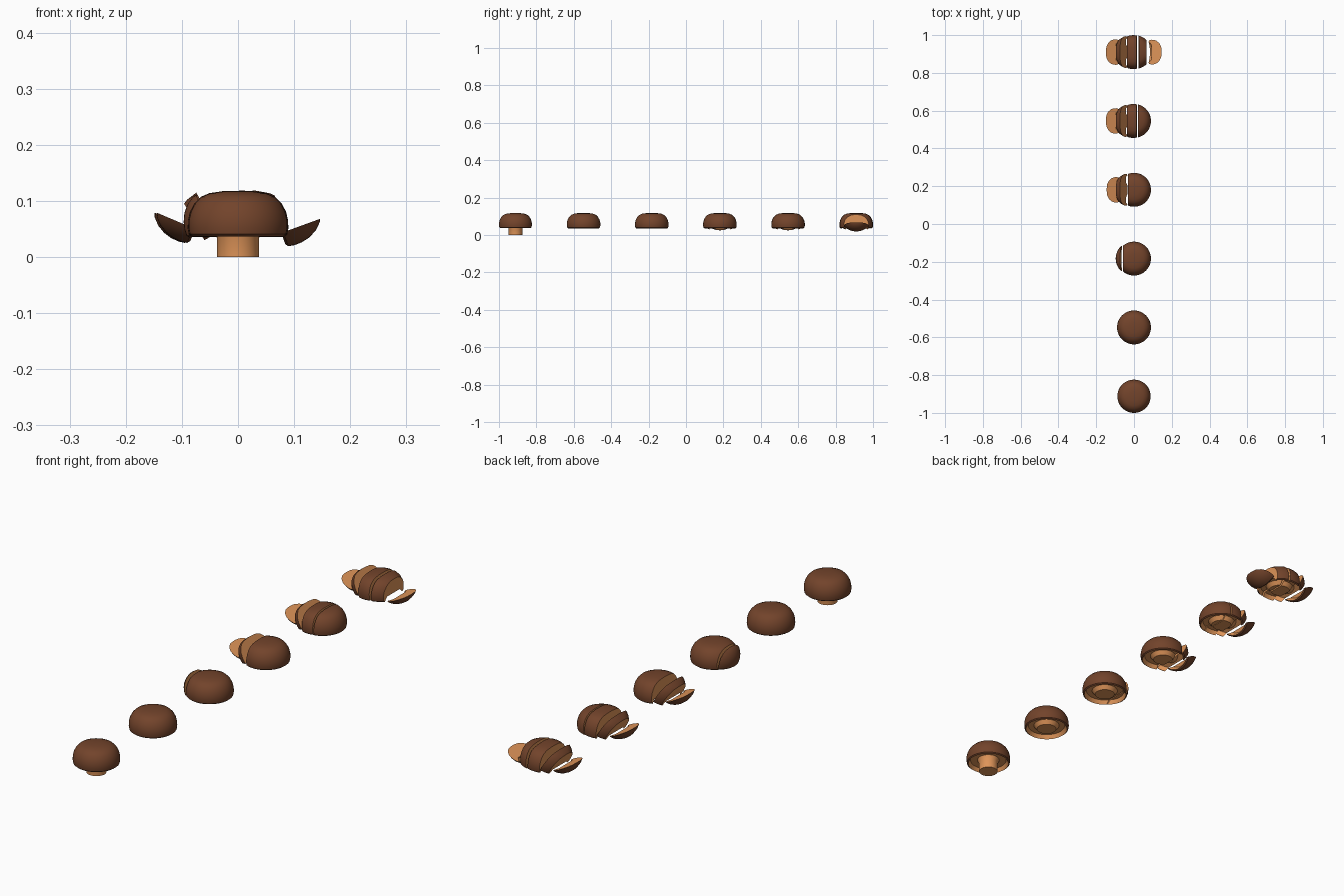
import bpy, bmesh, math
from mathutils import Vector, Matrix

if "Cube" in bpy.data.objects:
    bpy.data.objects.remove(bpy.data.objects["Cube"])

def material(name, rgb):
    m = bpy.data.materials.new(name)
    m.diffuse_color = (*rgb, 1)
    m.use_nodes = True
    m.node_tree.nodes["Principled BSDF"].inputs["Base Color"].default_value = m.diffuse_color
    return m

skin = material("skin", (0.17, 0.057, 0.024))
flesh = material("flesh", (0.74, 0.30, 0.10))

BASE = 0.037
DOME = [(0.081, 0.037), (0.086, 0.041), (0.088, 0.052), (0.0875, 0.066), (0.084, 0.081),
        (0.076, 0.096), (0.065, 0.107), (0.050, 0.1135), (0.026, 0.117), (0, 0.1175)]
STUB = [(0, 0.037), (0.038, 0.037), (0.050, 0.053), (0.072, 0.053)]
STEM = [(0, 0), (0.037, 0), (0.038, 0.040), (0.044, 0.053), (0.072, 0.053)]

def lathe(profile):
    bm = bmesh.new()
    vs = [bm.verts.new((r, 0, z)) for r, z in profile]
    es = [bm.edges.new(p) for p in zip(vs, vs[1:])]
    bmesh.ops.spin(bm, geom=vs + es, cent=(0, 0, 0), axis=(0, 0, 1),
                   angle=math.tau, steps=48, use_merge=False)
    bmesh.ops.remove_doubles(bm, verts=bm.verts, dist=1e-5)
    bmesh.ops.recalc_face_normals(bm, faces=bm.faces)
    for f in bm.faces:
        c = f.calc_center_median()
        f.material_index = 0 if math.hypot(c.x, c.y) > 0.079 or c.z > 0.056 else 1
    return bm

def cut(bm, x, keep_right):
    # slice on a vertical plane and close the cut with flesh
    res = bmesh.ops.bisect_plane(bm, geom=bm.verts[:] + bm.edges[:] + bm.faces[:], dist=1e-6,
                                 plane_co=(x, 0, 0), plane_no=(1, 0, 0),
                                 clear_inner=keep_right, clear_outer=not keep_right)
    edges = [e for e in res["geom_cut"] if isinstance(e, bmesh.types.BMEdge) and e.is_boundary]
    for f in bmesh.ops.edgeloop_fill(bm, edges=edges)["faces"]:
        f.material_index = 1

def piece(name, y, x0=None, x1=None, profile=STUB + DOME, pivot=None, to=None, lean=0, scale=1.02):
    bm = lathe(profile)
    if x0 is not None:
        cut(bm, x0, True)
    if x1 is not None:
        cut(bm, x1, False)
    bmesh.ops.recalc_face_normals(bm, faces=bm.faces)
    px = pivot or 0
    tx, tz = to or (px, BASE - 0.001)
    bm.transform(Matrix.Translation((tx, 0, tz)) @ Matrix.Rotation(math.radians(lean), 4, 'Y')
                 @ Matrix.Scale(scale, 4) @ Matrix.Translation((-px, 0, -BASE)))
    me = bpy.data.meshes.new(name)
    bm.to_mesh(me)
    bm.free()
    me.materials.append(skin)
    me.materials.append(flesh)
    ob = bpy.data.objects.new(name, me)
    ob.location.y = y
    bpy.context.collection.objects.link(ob)
    bpy.ops.object.select_all(action='DESELECT')
    ob.select_set(True)
    bpy.context.view_layer.objects.active = ob
    bpy.ops.object.shade_smooth_by_angle(angle=math.radians(35))

Y = [-0.912 + 0.3644 * i for i in range(6)]
A, B, C, D = -0.058, -0.030, 0.020, 0.060     # cut positions

# whole mushroom, then mushroom with the stem removed
piece("whole_mushroom", Y[0], profile=STEM + DOME, to=(0, BASE), scale=1.0)
piece("stemless_cap", Y[1])

# first slice coming loose
piece("loose_slice", Y[2], None, A, pivot=A, to=(A - 0.005, 0.038), lean=-8)
piece("first_cut_cap", Y[2], A, None)

# later stages: fallen end slice and leaning second slice
for i in (3, 4, 5):
    tip = -0.076 if i == 3 else -0.080
    piece(f"fallen_left_slice_{i}", Y[i], None, A, pivot=A, to=(tip, 0.050), lean=-67)
    piece(f"leaning_slice_{i}", Y[i], A, B, pivot=B, to=(-0.035, 0.044), lean=-29)

piece("second_cut_cap", Y[3], B, None)
for i in (4, 5):
    piece(f"middle_slice_{i}", Y[i], B, C, pivot=C, to=(C - 0.003, BASE), lean=-3)
piece("third_cut_cap", Y[4], C, None)

# last stage: right end falls the other way
piece("right_slice", Y[5], C, D, pivot=C, to=(C + 0.003, BASE), lean=2)
piece("fallen_right_slice", Y[5], D, None, pivot=D, to=(0.077, 0.043), lean=70)
